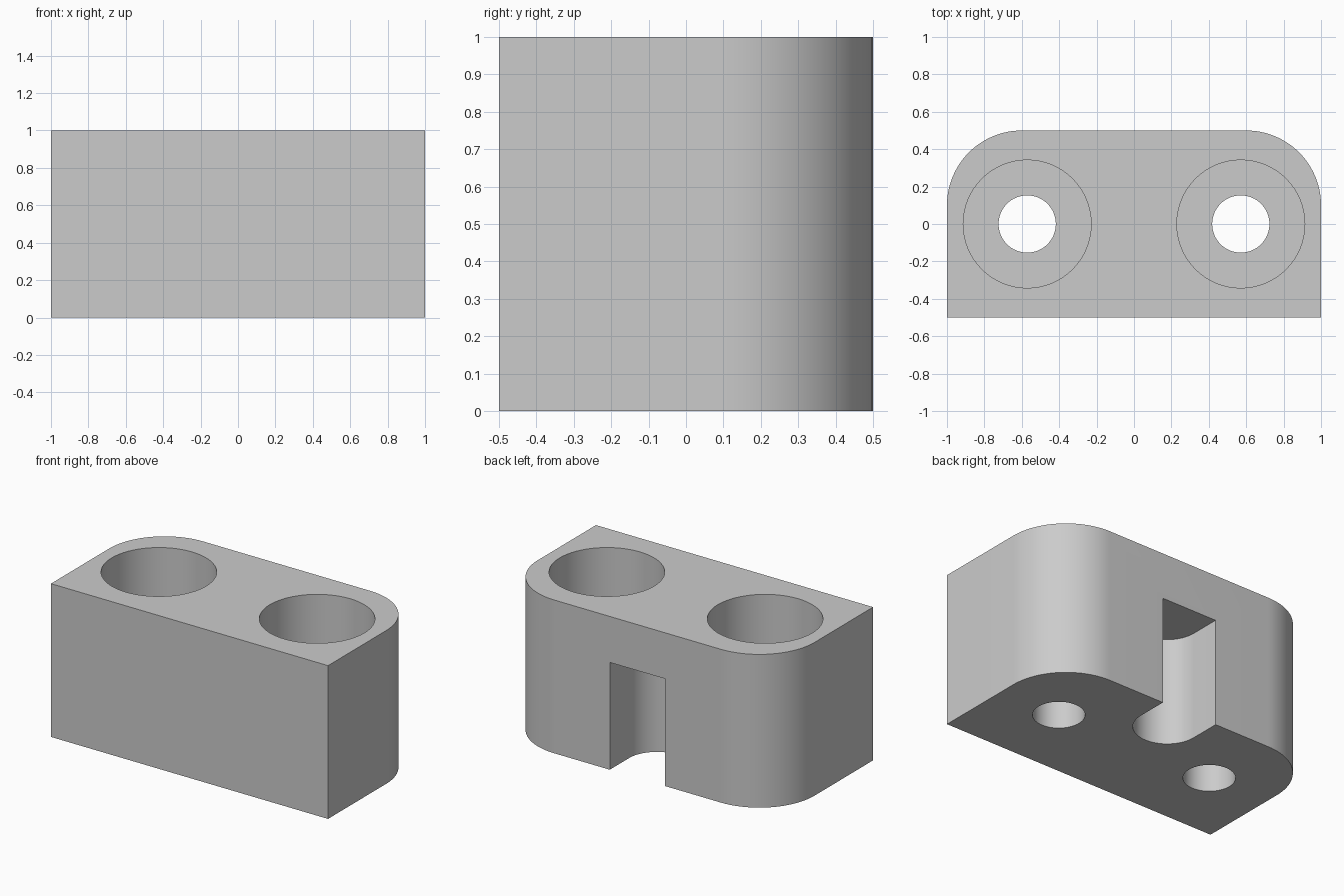
import bpy
import bmesh
from math import cos, sin, pi

cube = bpy.data.objects.get("Cube")
if cube:
    bpy.data.objects.remove(cube, do_unlink=True)

grey = bpy.data.materials.new("light grey")
grey.use_nodes = True
colour = (0.6, 0.6, 0.6, 1)
grey.diffuse_color = colour
grey.node_tree.nodes["Principled BSDF"].inputs["Base Color"].default_value = colour


def arc(cx, cy, radius, start, end, steps):
    """Points on a circular arc, both ends included."""
    angles = [start + (end - start) * i / steps for i in range(steps + 1)]
    return [(cx + radius * cos(a), cy + radius * sin(a)) for a in angles]


def prism(name, outline, bottom, top):
    """Solid made by extruding a flat outline upwards."""
    bm = bmesh.new()
    face = bm.faces.new([bm.verts.new((x, y, bottom)) for x, y in outline])
    result = bmesh.ops.extrude_face_region(bm, geom=[face])
    raised = [v for v in result["geom"] if isinstance(v, bmesh.types.BMVert)]
    bmesh.ops.translate(bm, verts=raised, vec=(0, 0, top - bottom))
    bmesh.ops.recalc_face_normals(bm, faces=bm.faces)
    mesh = bpy.data.meshes.new(name)
    bm.to_mesh(mesh)
    bm.free()
    mesh.materials.append(grey)
    obj = bpy.data.objects.new(name, mesh)
    bpy.context.collection.objects.link(obj)
    return obj


def cylinder(name, x, radius, bottom, top):
    return prism(name, arc(x, 0, radius, 0, 2 * pi, 64)[:-1], bottom, top)


# Block with two rounded back corners
outline = [(-1, -0.5), (1, -0.5)]
outline += arc(0.6, 0.1, 0.4, 0, pi / 2, 24)
outline += arc(-0.6, 0.1, 0.4, pi / 2, pi, 24)
block = prism("mounting_block", outline, 0, 1)

# Counterbored through holes
cutters = []
for side, x in (("left", 0.571), ("right", -0.571)):
    cutters.append(cylinder(side + "_counterbore", x, 0.342, 0.43, 1.2))
    cutters.append(cylinder(side + "_through_hole", x, 0.153, -0.2, 0.6))

# Round-ended slot, open at the back and the underside
slot = arc(0, 0.3, 0.2, pi, 2 * pi, 32) + [(0.2, 0.8), (-0.2, 0.8)]
cutters.append(prism("back_slot", slot, -0.2, 0.7))

# Cut, then discard the cutters
bpy.ops.object.select_all(action="DESELECT")
block.select_set(True)
bpy.context.view_layer.objects.active = block
for cutter in cutters:
    cutter.hide_render = True
    cut = block.modifiers.new(cutter.name, "BOOLEAN")
    cut.operation = "DIFFERENCE"
    cut.solver = "EXACT"
    cut.object = cutter
    bpy.ops.object.modifier_apply(modifier=cut.name)
    bpy.data.objects.remove(cutter, do_unlink=True)

bpy.ops.object.shade_smooth_by_angle(angle=pi / 6)
